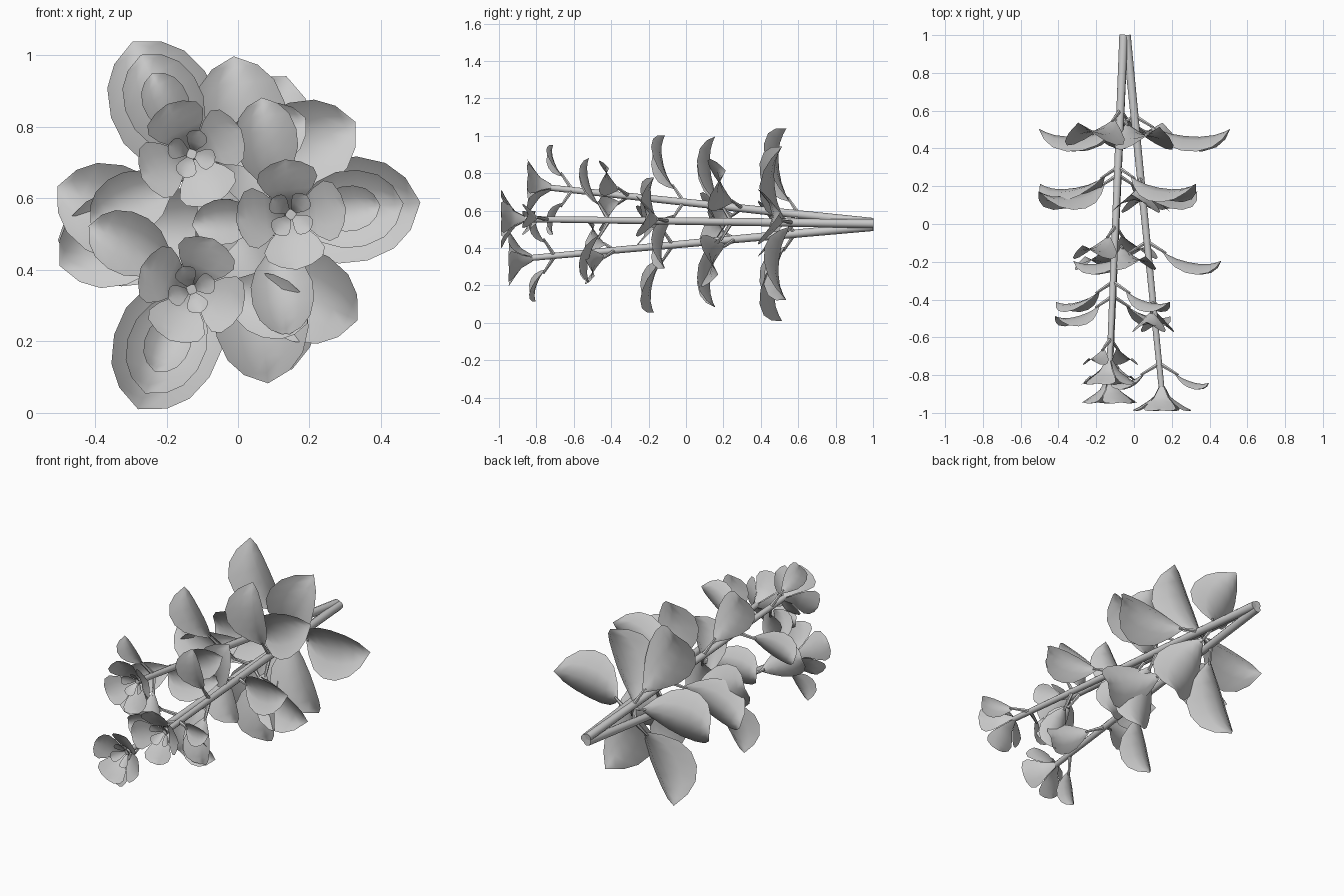
import bpy, bmesh, math
from mathutils import Vector

cube = bpy.data.objects.get("Cube")
if cube:
    bpy.data.objects.remove(cube)

grey = bpy.data.materials.new("plain_grey")
grey.use_nodes = True
grey.diffuse_color = (0.6, 0.6, 0.6, 1)
grey.node_tree.nodes["Principled BSDF"].inputs["Base Color"].default_value = (0.6, 0.6, 0.6, 1)

FWD = Vector((0, -1, 0))


def finish(name, bm):
    mesh = bpy.data.meshes.new(name)
    bm.to_mesh(mesh)
    bm.free()
    mesh.materials.append(grey)
    obj = bpy.data.objects.new(name, mesh)
    bpy.context.collection.objects.link(obj)
    bpy.context.view_layer.objects.active = obj
    obj.select_set(True)
    bpy.ops.object.shade_smooth_by_angle(angle=math.radians(50))
    obj.select_set(False)


def add_tube(bm, a, b, r1, r2, sides):
    # Tapered, capped rod from a to b
    d = b - a
    rot = d.to_track_quat('Z', 'Y').to_matrix().to_4x4()
    rot.translation = (a + b) / 2
    bmesh.ops.create_cone(bm, cap_ends=True, segments=sides, radius1=r1,
                          radius2=r2, depth=d.length, matrix=rot)


def add_blade(bm, start, out, rib, half_width, cup):
    # Leaf with forward-cupped edges: rib rows are (outward, forward, relative width)
    side = out.cross(FWD)
    rows = []
    for u, v, w in rib:
        row = []
        for s in (-1, -0.5, 0, 0.5, 1):
            p = start + out * u + FWD * (v + cup * w * s * s) + side * (s * w * half_width)
            row.append(bm.verts.new(p))
        rows.append(row)
    for r0, r1 in zip(rows, rows[1:]):
        for i in range(4):
            bm.faces.new((r0[i], r0[i + 1], r1[i + 1], r1[i]))
    bmesh.ops.remove_doubles(bm, verts=[v for r in rows for v in r], dist=0.0005)


# Unit leaf rib, scaled by blade length
LEAF = [(0, 0, .06), (.1, .05, .42), (.25, .1, .8), (.43, .13, 1),
        (.62, .14, 1), (.8, .12, .82), (.92, .08, .5), (1, .04, 0)]
# Flaring rib of the end petals
PETAL = [(.015, -.01, .15), (.04, .04, .45), (.07, .065, .8), (.1, .085, 1),
         (.125, .1, .9), (.145, .11, .5), (.155, .115, 0)]

# Node position along the stem and leaf reach
NODES = [(.229, .51), (.404, .46), (.585, .395), (.755, .335), (.93, .265)]


def branch(label, base, tip, angle):
    base, tip = Vector(base), Vector(tip)
    out0 = Vector((math.cos(angle), 0, math.sin(angle)))
    out1 = FWD.cross(out0)

    bm = bmesh.new()
    add_tube(bm, base, tip + FWD * .02, .024, .016, 10)
    finish(label + "_stem", bm)

    # Opposite leaf pairs, each a quarter turn from the last, leaning further forward
    leaves, stalks = bmesh.new(), bmesh.new()
    for i, (t, reach) in enumerate(NODES):
        node = base.lerp(tip, t)
        axis = out1 if i % 2 else out0
        size = reach - .08
        lean = .06 * i
        for out in (axis, -axis):
            start = node + out * .08 + FWD * .05
            add_tube(stalks, node, start + out * .02 + FWD * .01, .012, .007, 6)
            rib = [(u * size, (v + lean * u) * size, w) for u, v, w in LEAF]
            add_blade(leaves, start, out, rib, .34 * size, .18 * size)
    finish(label + "_leaves", leaves)
    finish(label + "_leaf_stalks", stalks)

    # End rosette: four wide petals and four small inner ones
    bm = bmesh.new()
    for out in (out0, out1, -out0, -out1):
        add_blade(bm, tip, out, PETAL, .085, .02)
        diag = (out + out.cross(FWD)).normalized()
        inner = [(u * .45, v * .6 + .01, w) for u, v, w in PETAL]
        add_blade(bm, tip, diag, inner, .03, .01)
    finish(label + "_rosette", bm)


branch("upper", (-.055, 1, .537), (-.13, -.73, .725), math.radians(116))
branch("left", (-.04, 1, .53), (.148, -.87, .555), math.radians(6))
branch("lower", (-.055, 1, .515), (-.13, -.83, .345), math.radians(246))
